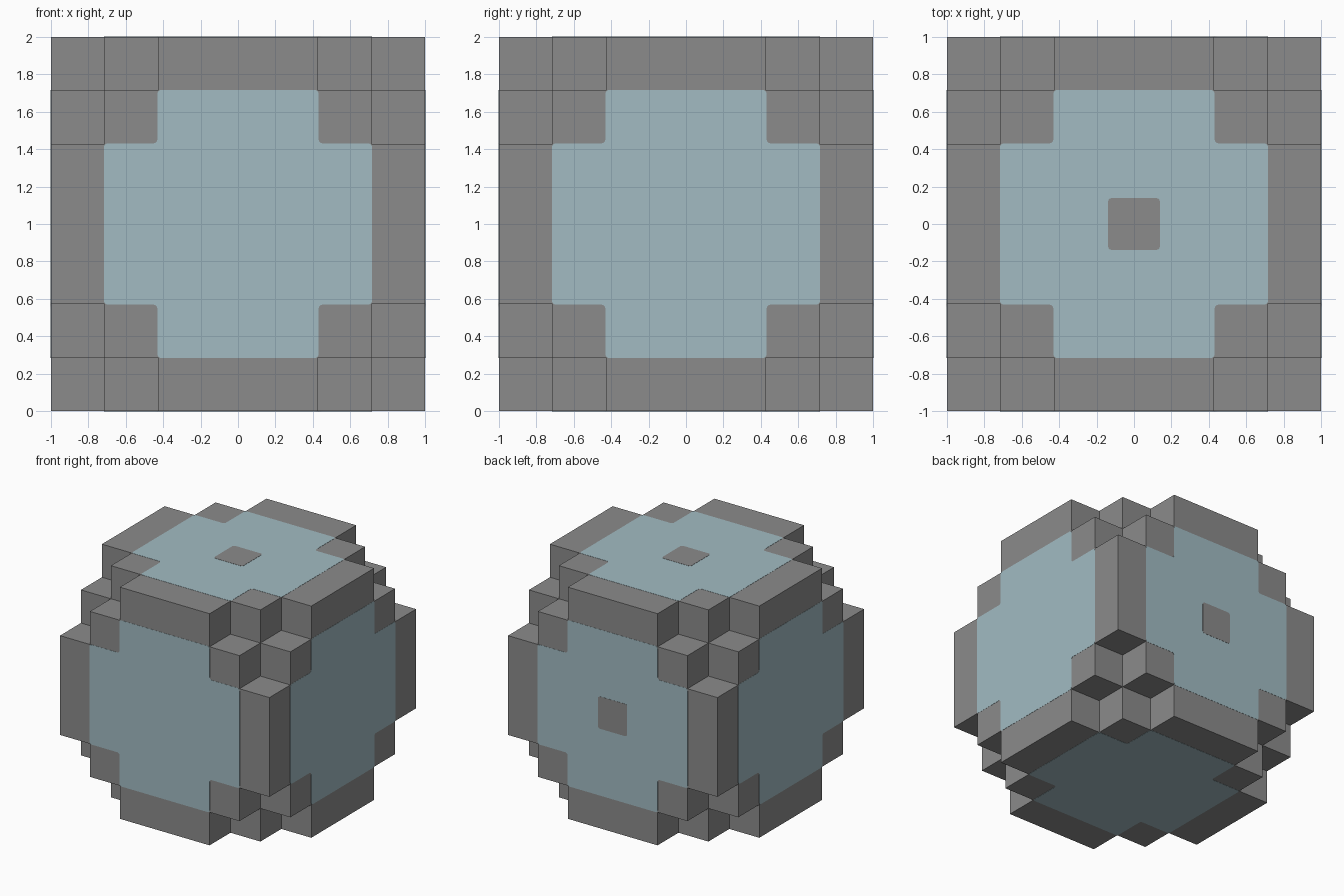
import bpy
import bmesh
from math import pi
from itertools import product
from mathutils import Matrix, Vector

if "Cube" in bpy.data.objects:
    bpy.data.objects.remove(bpy.data.objects["Cube"])

UNIT = 2 / 7          # edge of one block
LIFT = 0.0015         # panel height above the block faces
CENTRE = Matrix.Translation((0, 0, 1))


def make_material(name, colour):
    mat = bpy.data.materials.new(name)
    mat.use_nodes = True
    mat.diffuse_color = (*colour, 1)
    mat.node_tree.nodes["Principled BSDF"].inputs["Base Color"].default_value = (*colour, 1)
    return mat


grey = make_material("stone grey", (0.26, 0.26, 0.26))
blue = make_material("pale blue", (0.36, 0.5, 0.545))


def make_object(name, bm, mat, matrix):
    bm.transform(matrix)
    bmesh.ops.recalc_face_normals(bm, faces=bm.faces)
    mesh = bpy.data.meshes.new(name)
    bm.to_mesh(mesh)
    bm.free()
    mesh.materials.append(mat)
    obj = bpy.data.objects.new(name, mesh)
    bpy.context.collection.objects.link(obj)
    return obj


# Blocky ball: five-wide core, a square slab on each side, short edge beams
def filled(cell):
    a, b, c = sorted(abs(v) for v in cell)
    return c <= 3 and (b <= 2 or (b == 3 and a <= 1))


bm = bmesh.new()
for cell in product(range(-3, 4), repeat=3):
    if not filled(cell):
        continue
    for axis, side in product(range(3), (-1, 1)):
        normal = Vector((0, 0, 0))
        normal[axis] = side
        if filled([round(v) for v in Vector(cell) + normal]):
            continue
        u = Vector((0, 0, 0))
        u[(axis + 1) % 3] = 0.5
        v = normal.cross(u)
        mid = Vector(cell) + normal / 2
        bm.faces.new([bm.verts.new((mid + p) * UNIT)
                      for p in (-u - v, u - v, u + v, v - u)])
bmesh.ops.remove_doubles(bm, verts=bm.verts, dist=0.001)
bmesh.ops.dissolve_limit(bm, angle_limit=0.01, verts=bm.verts, edges=bm.edges)
make_object("block_ball", bm, grey, CENTRE)


# Thin plate with rounded corners, laid on one side of the ball
def make_plate(name, outline, mat, turn, height):
    bm = bmesh.new()
    bm.faces.new([bm.verts.new((x, y, 1 - LIFT)) for x, y in outline])
    bmesh.ops.bevel(bm, geom=bm.verts[:], offset=0.02, segments=3,
                    profile=0.5, affect='VERTICES')
    side = bmesh.ops.extrude_face_region(bm, geom=bm.faces[:])
    top = [g for g in side["geom"] if isinstance(g, bmesh.types.BMVert)]
    bmesh.ops.translate(bm, verts=top, vec=(0, 0, LIFT + height))
    return make_object(name, bm, mat, CENTRE @ turn)


# Outline of the cross: one corner step turned through four quarters
LONG, SHORT, DOT = 0.717, 0.431, 0.139
cross, square = [], []
for quarter in range(4):
    spin = Matrix.Rotation(quarter * pi / 2, 2)
    cross += [spin @ Vector(p) for p in ((LONG, SHORT), (SHORT, SHORT), (SHORT, LONG))]
    square.append(spin @ Vector((DOT, DOT)))

turns = {
    "top": Matrix.Identity(4),
    "bottom": Matrix.Rotation(pi, 4, 'X'),
    "front": Matrix.Rotation(pi / 2, 4, 'X'),
    "back": Matrix.Rotation(-pi / 2, 4, 'X'),
    "left": Matrix.Rotation(pi / 2, 4, 'Y'),
    "right": Matrix.Rotation(-pi / 2, 4, 'Y'),
}
for name, turn in turns.items():
    make_plate(name + "_panel", cross, blue, turn, LIFT)
for name in ("top", "back"):
    make_plate(name + "_centre_square", square, grey, turns[name], 2 * LIFT)
